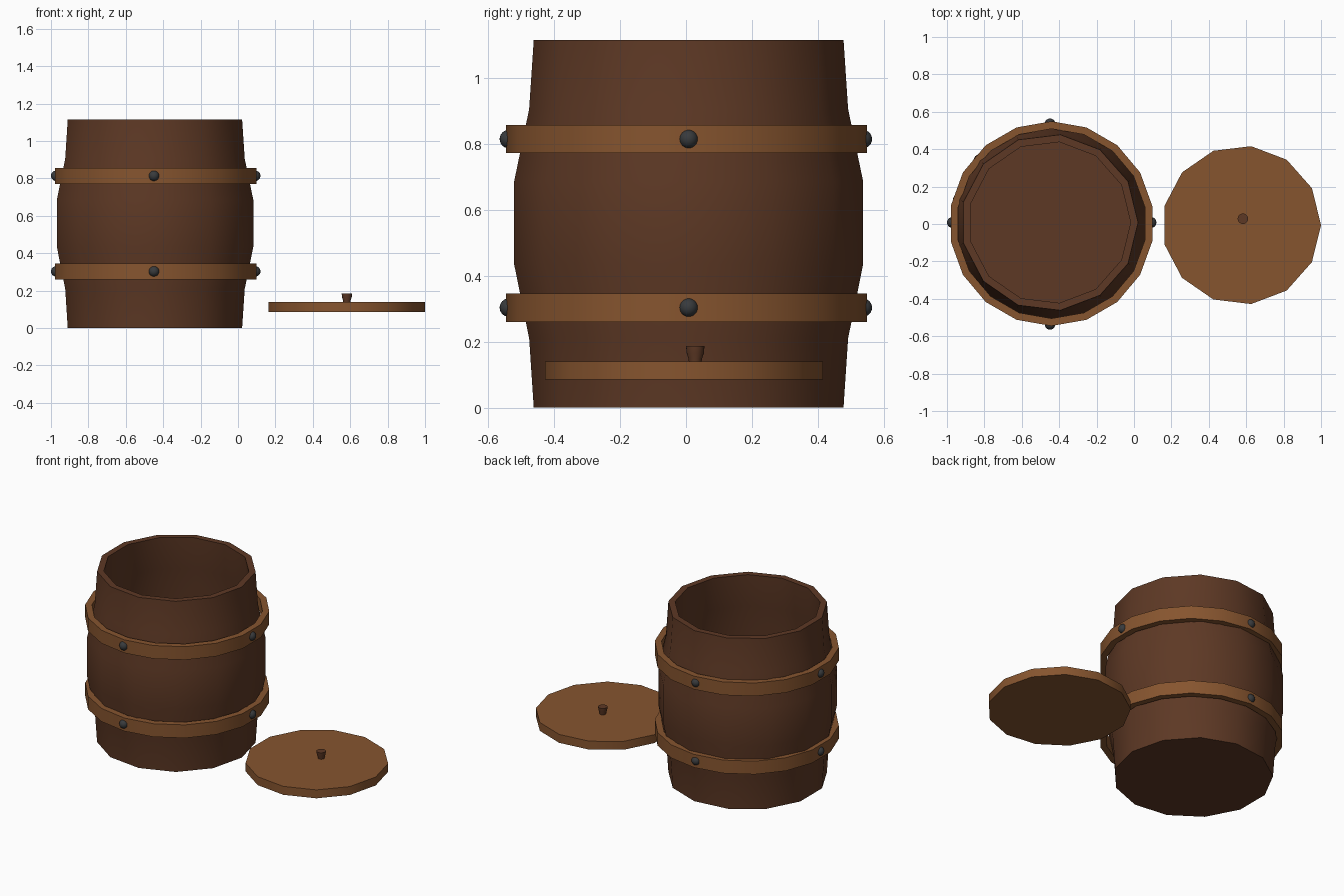
import bpy, math

if "Cube" in bpy.data.objects:
    bpy.data.objects.remove(bpy.data.objects["Cube"])

TAU = 2 * math.pi


def material(name, rgb):
    m = bpy.data.materials.new(name)
    m.diffuse_color = (*rgb, 1)
    m.use_nodes = True
    m.node_tree.nodes["Principled BSDF"].inputs["Base Color"].default_value = m.diffuse_color
    return m


DARK = material("dark_wood", (0.11, 0.04, 0.018))
LIGHT = material("light_wood", (0.24, 0.09, 0.028))
IRON = material("iron", (0.04, 0.043, 0.046))


def finish(ob, mat):
    ob.data.materials.append(mat)
    bpy.ops.object.select_all(action='DESELECT')
    ob.select_set(True)
    bpy.context.view_layer.objects.active = ob
    bpy.ops.object.shade_smooth_by_angle(angle=math.radians(30))


def lathe(name, profile, sides, centre, mat, start=0.0, closed=False):
    """Spin (radius, z) points around z; open profiles get end caps."""
    verts = [(centre[0] + r * math.cos(start + TAU * i / sides),
              centre[1] + r * math.sin(start + TAU * i / sides), z)
             for r, z in profile for i in range(sides)]
    n = len(profile)
    faces = []
    for k in range(n if closed else n - 1):
        a, b = k * sides, (k + 1) % n * sides
        for i in range(sides):
            j = (i + 1) % sides
            faces.append((a + i, a + j, b + j, b + i))
    if not closed:
        faces.append(tuple(reversed(range(sides))))
        faces.append(tuple(range((n - 1) * sides, n * sides)))
    me = bpy.data.meshes.new(name)
    me.from_pydata(verts, [], faces)
    ob = bpy.data.objects.new(name, me)
    bpy.context.collection.objects.link(ob)
    finish(ob, mat)
    return ob


# Barrel: bulging outer wall, rim, inner wall and floor
outer = [(0.473, 0), (0.487, 0.21), (0.533, 0.435),
         (0.533, 0.685), (0.487, 0.905), (0.473, 1.115)]
WALL = 0.04
inner = [(r - WALL, max(z, WALL)) for r, z in reversed(outer)]
lathe("barrel", outer + inner, 13, (-0.451, 0.008), DARK)

# Hoops, each with four round studs
for label, z in (("lower", 0.303), ("upper", 0.814)):
    lo, hi = z - 0.043, z + 0.043
    lathe(label + "_hoop", [(0.507, lo), (0.547, lo), (0.547, hi), (0.507, hi)],
          18, (-0.441, 0.002), LIGHT, start=math.radians(10), closed=True)
    studs = (("right", 0.092, 0.008), ("left", -0.972, 0.008),
             ("front", -0.449, -0.537), ("back", -0.449, 0.536))
    for side, x, y in studs:
        bpy.ops.mesh.primitive_uv_sphere_add(segments=20, ring_count=12,
                                             radius=0.028, location=(x, y, z))
        ob = bpy.context.object
        ob.name = f"{label}_{side}_stud"
        finish(ob, IRON)

# Lid lying beside the barrel, and its tapered knob
lathe("lid", [(0.425, 0.085), (0.425, 0.14)], 13, (0.575, -0.006), LIGHT)
lathe("lid_knob", [(0.019, 0.13), (0.02, 0.147), (0.026, 0.165), (0.028, 0.186)],
      20, (0.582, 0.028), DARK)
